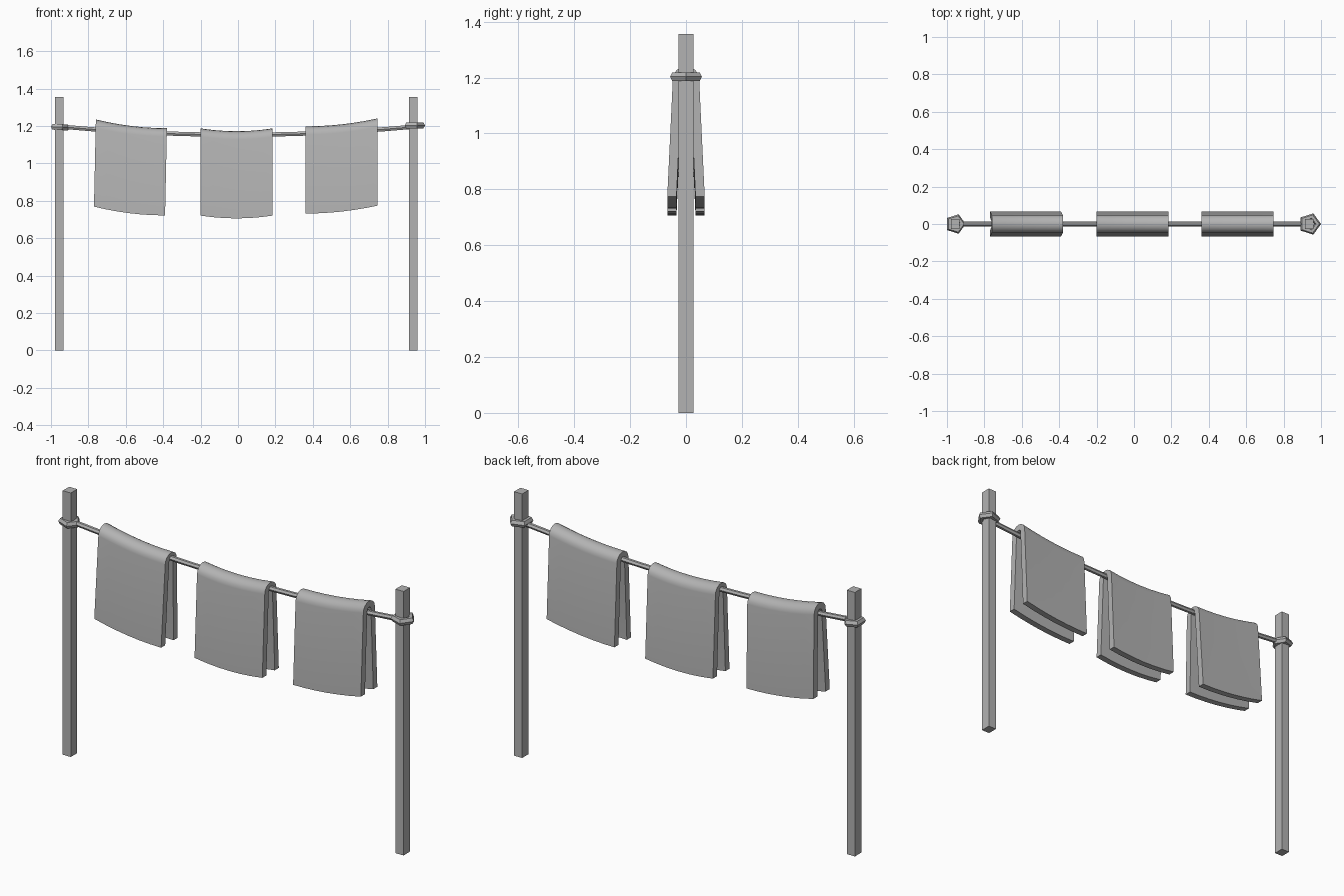
import bpy, bmesh, math
from mathutils import Matrix, Vector

if "Cube" in bpy.data.objects:
    bpy.data.objects.remove(bpy.data.objects["Cube"], do_unlink=True)

grey = bpy.data.materials.new("plain grey")
grey.use_nodes = True
COLOUR = (0.45, 0.45, 0.45, 1)
grey.diffuse_color = COLOUR
grey.node_tree.nodes["Principled BSDF"].inputs["Base Color"].default_value = COLOUR


def finish(name, bm, smooth=False):
    """Turn a bmesh into a named object."""
    bmesh.ops.recalc_face_normals(bm, faces=bm.faces)
    mesh = bpy.data.meshes.new(name)
    bm.to_mesh(mesh)
    bm.free()
    mesh.materials.append(grey)
    obj = bpy.data.objects.new(name, mesh)
    bpy.context.collection.objects.link(obj)
    if smooth:
        bpy.ops.object.select_all(action="DESELECT")
        obj.select_set(True)
        bpy.context.view_layer.objects.active = obj
        bpy.ops.object.shade_smooth_by_angle(angle=math.radians(35))
    return obj


def loft(bm, sections, closed=False):
    """Skin a row of equal cross-sections; cap the ends unless closed."""
    rings = [[bm.verts.new(p) for p in s] for s in sections]
    n = len(rings[0])
    pairs = list(zip(rings, rings[1:]))
    if closed:
        pairs.append((rings[-1], rings[0]))
    else:
        bm.faces.new(rings[0])
        bm.faces.new(rings[-1])
    for a, b in pairs:
        for i in range(n):
            j = (i + 1) % n
            bm.faces.new((a[i], a[j], b[j], b[i]))


def post(name, x):
    bm = bmesh.new()
    bmesh.ops.create_cube(bm, size=1, matrix=Matrix.Translation((x, 0, 0.678))
                          @ Matrix.Diagonal((0.046, 0.052, 1.356, 1)))
    finish(name, bm)


def tie_ring(name, x, z, major, tilt):
    """Five-sided collar knotted round a post."""
    bm = bmesh.new()
    sections = []
    for i in range(5):
        a = math.tau * i / 5
        section = []
        for j in range(6):
            b = math.tau * j / 6
            r = major + 0.018 * math.cos(b)
            section.append((r * math.cos(a), r * math.sin(a), 0.018 * math.sin(b)))
        sections.append(section)
    loft(bm, sections, closed=True)
    bm.transform(Matrix.Translation((x, 0, z)) @ Matrix.Rotation(tilt, 4, "Y"))
    finish(name, bm)


def line():
    """Sagging line between the posts."""
    bm = bmesh.new()
    sections = []
    for i in range(13):
        x = -0.95 + 1.89 * i / 12
        z = 1.153 + 0.043 * (x / 0.94) ** 2
        sections.append([(x, 0.013 * math.cos(math.tau * k / 6),
                          z + 0.013 * math.sin(math.tau * k / 6)) for k in range(6)])
    loft(bm, sections)
    finish("line", bm)


def cloth_profile():
    """Folded strip as (y, z): outer edge over the top, inner edge back."""
    def arch(half, top, rise, foot):
        curve = [(half * math.cos(math.pi * k / 8),
                  top - rise + rise * math.sin(math.pi * k / 8)) for k in range(9)]
        return [(foot, 0)] + curve + [(-foot, 0)]
    return arch(0.047, 0.466, 0.044, 0.067) + arch(0.015, 0.434, 0.014, 0.034)[::-1]


def cloth(name, x0, x1, base, sag, skew=0):
    """Cloth draped over the line; sag gives the lift along its width."""
    bm = bmesh.new()
    profile = cloth_profile()
    sections = []
    for i in range(7):
        t = i / 6
        x = x0 + (x1 - x0) * t
        sections.append([(x + skew * (1 - z / 0.466), y, base + z + sag(t))
                         for y, z in profile])
    loft(bm, sections)
    finish(name, bm, smooth=True)


post("right_post", -0.955)
post("left_post", 0.936)
tie_ring("right_tie_ring", -0.955, 1.194, 0.037, math.radians(3))
tie_ring("left_tie_ring", 0.94, 1.203, 0.042, 0)
line()
cloth("right_cloth", -0.76, -0.38, 0.722, lambda t: 0.047 * (1 - t) ** 2, -0.01)
cloth("middle_cloth", -0.2, 0.185, 0.706, lambda t: 0.015 * (2 * t - 1) ** 2)
cloth("left_cloth", 0.36, 0.745, 0.732, lambda t: 0.042 * t ** 2)
